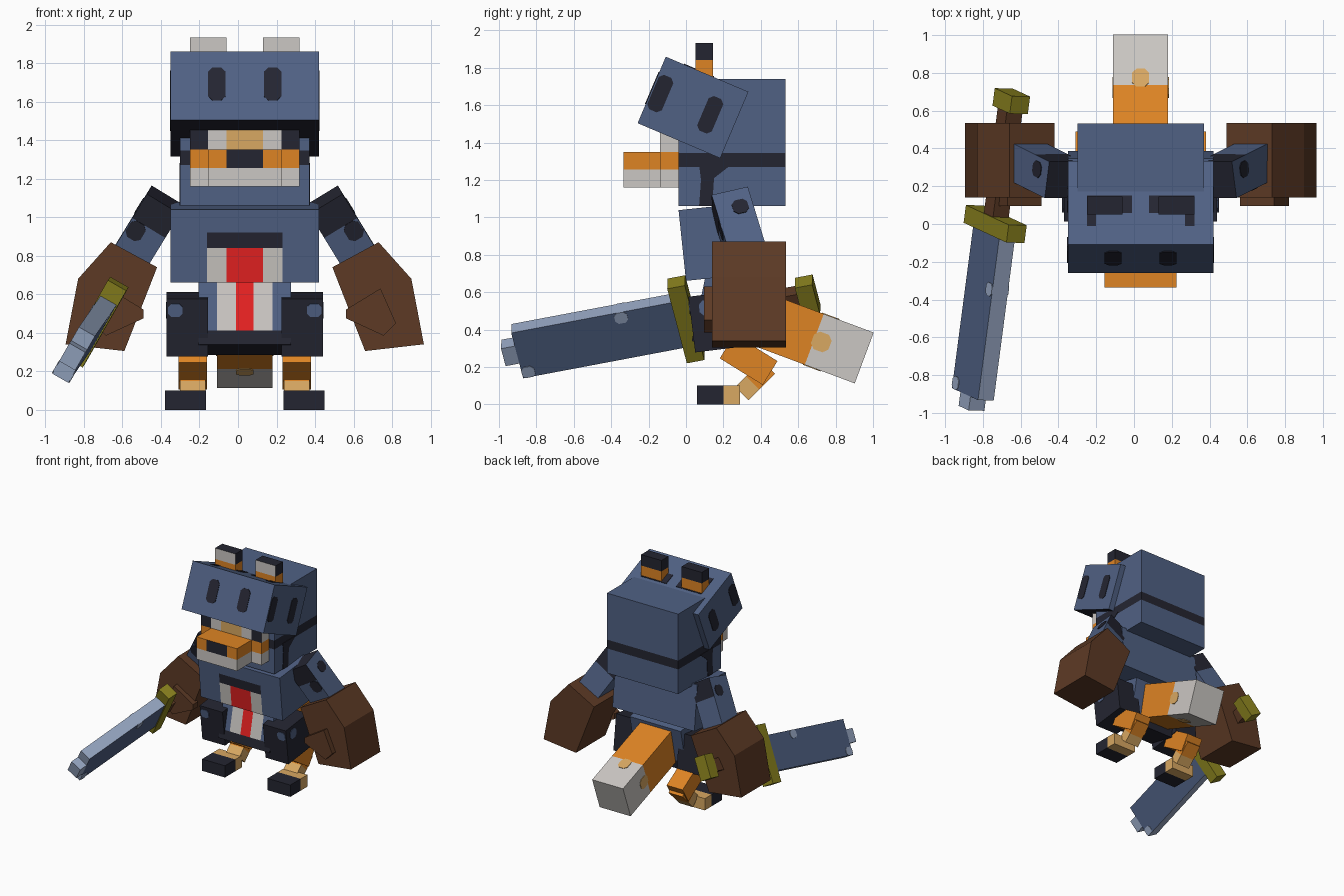
import bpy, bmesh, math
from mathutils import Matrix, Vector

if "Cube" in bpy.data.objects:
    bpy.data.objects.remove(bpy.data.objects["Cube"])


def material(name, rgb):
    lin = [((c / 255 + 0.055) / 1.055) ** 2.4 for c in rgb] + [1]
    m = bpy.data.materials.new(name)
    m.use_nodes = True
    m.diffuse_color = lin
    bsdf = m.node_tree.nodes["Principled BSDF"]
    bsdf.inputs["Base Color"].default_value = lin
    bsdf.inputs["Roughness"].default_value = 0.9
    return m


MATS = {n: material(n, c) for n, c in {
    "blue": (80, 97, 132), "navy": (36, 37, 49), "orange": (222, 132, 36),
    "white": (203, 199, 195), "tan": (216, 168, 98), "brown": (93, 58, 37),
    "red": (232, 34, 34), "olive": (138, 130, 30), "steel": (152, 168, 196)}.items()}

CENTRE = Matrix.Translation((0.035, 0, 0))      # symmetry plane of the body
MIRROR = {1: Matrix.Identity(4), -1: Matrix.Diagonal((-1, 1, 1, 1))}


def finish(name, bm, M, rule):
    """Colour faces by a rule on local centre and normal, then place the part."""
    mesh = bpy.data.meshes.new(name)
    used = []
    bm.normal_update()
    for f in bm.faces:
        col = rule if isinstance(rule, str) else rule(f.calc_center_median(), f.normal)
        if col not in used:
            used.append(col)
            mesh.materials.append(MATS[col])
        f.material_index = used.index(col)
    loc = M.translation.copy()
    bm.transform(Matrix.Translation(-loc) @ M)
    bmesh.ops.recalc_face_normals(bm, faces=bm.faces)
    bm.to_mesh(mesh)
    bm.free()
    ob = bpy.data.objects.new(name, mesh)
    ob.location = loc
    bpy.context.collection.objects.link(ob)
    return ob


def box(name, lo, hi, rule, M=CENTRE, cuts=()):
    """Box between two corners; cuts are (axis, value) planes that divide its faces."""
    lo, hi = Vector(lo), Vector(hi)
    bm = bmesh.new()
    bmesh.ops.create_cube(bm, size=1)
    bm.transform(Matrix.Translation((lo + hi) / 2) @ Matrix.Diagonal((*(hi - lo), 1)))
    for axis, v in cuts:
        co, no = Vector(), Vector()
        co[axis], no[axis] = v, 1
        bmesh.ops.bisect_plane(bm, geom=bm.verts[:] + bm.edges[:] + bm.faces[:],
                               plane_co=co, plane_no=no)
    return finish(name, bm, M, rule)


def prism(name, pts, y0, y1, rule, M=CENTRE):
    """Profile in x and z, extruded along y."""
    bm = bmesh.new()
    face = bm.faces.new([bm.verts.new((x, y0, z)) for x, z in pts])
    top = bmesh.ops.extrude_face_region(bm, geom=[face])["geom"]
    bmesh.ops.translate(bm, vec=(0, y1 - y0, 0),
                        verts=[v for v in top if isinstance(v, bmesh.types.BMVert)])
    bmesh.ops.recalc_face_normals(bm, faces=bm.faces)
    return finish(name, bm, M, rule)


def spot(name, M, at, w, h, rule="navy", turn=0):
    """Thin plate with clipped corners; turn is its rotation about z."""
    a, b, c = w / 2, h / 2, min(w, h) / 4
    pts = [(a, b - c), (a - c, b), (c - a, b), (-a, b - c),
           (-a, c - b), (c - a, -b), (a - c, -b), (a, c - b)]
    prism(name, pts, -0.004, 0.004, rule,
          M @ Matrix.Translation(at) @ Matrix.Rotation(math.radians(turn), 4, "Z"))


def tilted(at, deg):
    return CENTRE @ Matrix.Translation(at) @ Matrix.Rotation(math.radians(deg), 4, "X")


def frame(origin, axis, side):
    """Frame whose z follows axis and whose x is nearest to side."""
    z = Vector(axis).normalized()
    x = Vector(side)
    x = (x - z * x.dot(z)).normalized()
    M = Matrix((x, z.cross(x), z)).transposed().to_4x4()
    M.translation = origin
    return M


# Hood with a dark band
box("hood", (-0.335, -0.04, 1.06), (0.335, 0.533, 1.74),
    lambda c, n: "navy" if 1.27 < c.z < 1.345 else "blue", cuts=[(2, 1.27), (2, 1.345)])

# Tilted visor with spots and marks around the ears
V = tilted((0, 0.0375, 1.5875), -23)
box("visor", (-0.385, -0.24, -0.193), (0.385, 0.24, 0.193),
    lambda c, n: "navy" if n.z < -0.9 else "blue", V)

# Face and muzzle


def face_colour(c, n):
    if c.z < 1.255:
        return "white"
    if c.z < 1.35:
        return "orange"
    if abs(c.x) > 0.19:
        return "navy" if n.y < -0.9 else "white"
    return "white" if abs(c.x) > 0.095 else "tan"


box("face", (-0.285, -0.14, 1.16), (0.285, 0.2, 1.55), face_colour,
    cuts=[(0, -0.19), (0, -0.095), (0, 0.095), (0, 0.19), (2, 1.255), (2, 1.35)])
box("muzzle", (-0.19, -0.335, 1.16), (0.19, -0.13, 1.35),
    lambda c, n: "white" if c.z < 1.255 else
    "navy" if n.y < -0.9 and abs(c.x) < 0.095 else "orange",
    cuts=[(0, -0.095), (0, 0.095), (2, 1.255)])

# Chest, with a bib on its front


def chest_colour(c, n):
    if n.y > -0.9 or c.z > 0.07 or abs(c.x) > 0.195:
        return "blue"
    if c.z > -0.01:
        return "navy"
    return "red" if abs(c.x) < 0.095 else "white"


box("chest", (-0.385, -0.195, -0.19), (0.385, 0.195, 0.19), chest_colour,
    tilted((0, 0.174, 0.87), 6),
    [(0, -0.195), (0, -0.095), (0, 0.095), (0, 0.195), (2, -0.01), (2, 0.07)])


def waist_colour(c, n):
    if c.z < -0.09:
        return "navy"
    if n.y > -0.9 or abs(c.x) > 0.145:
        return "blue"
    return "red" if abs(c.x) < 0.045 else "white"


box("waist", (-0.24, -0.13, -0.165), (0.24, 0.13, 0.21), waist_colour,
    tilted((0, 0.192, 0.473), -12),
    [(0, -0.145), (0, -0.045), (0, 0.045), (0, 0.145), (2, -0.09)])

# Tail with a pale tip
T = CENTRE @ frame((0, 0.25, 0.51), (0, 0.94, -0.35), (1, 0, 0))
box("tail", (-0.145, -0.145, 0), (0.145, 0.145, 0.75),
    lambda c, n: "white" if c.z > 0.465 else "orange", T, [(2, 0.465)])
for s in (1, -1):
    spot("tail_side_mark", T, (s * 0.145, 0, 0.505), 0.1, 0.1, "tan", 90)
    spot("tail_face_mark", T, (0, s * 0.145, 0.505), 0.09, 0.1, "tan")

# Paired parts
for s, side in ((1, "left"), (-1, "right")):
    P = CENTRE @ MIRROR[s]
    # Ears and hood markings
    box(side + "_ear", (0.095, 0.05, 1.66), (0.285, 0.145, 1.933),
        lambda c, n: "white" if n.y < -0.9 and c.z > 1.84 else
        "navy" if c.z > 1.84 else "orange", P, [(2, 1.84)])
    spot(side + "_visor_front_spot", V, (s * 0.145, -0.24, 0.01), 0.09, 0.185)
    for y in (-0.19, 0.1):
        spot(side + "_visor_side_spot", V, (s * 0.385, y, 0), 0.085, 0.2, turn=90)
    W = V @ MIRROR[s]
    box(side + "_ear_mark", (0.045, -0.06, 0.189), (0.285, 0.04, 0.197), "navy", W)
    box(side + "_ear_strip", (0.235, -0.135, 0.189), (0.285, -0.06, 0.197), "navy", W)
    prism(side + "_hood_mark", [(0.07, 1.28), (0.24, 1.28), (0.15, 1.21), (0.14, 1.06),
                                (0.07, 1.06), (0.08, 1.2)], -0.004, 0.004, "navy",
          P @ Matrix.Translation((0.335, 0, 0)) @ Matrix.Rotation(math.pi / 2, 4, "Z"))
    # Arm sleeve
    A = P @ frame((0.41, 0.235, 1.09), (0.19, 0.095, -0.31), (1, 0, 0.55))
    box(side + "_arm", (-0.1, -0.1, 0), (0.1, 0.1, 0.42),
        lambda c, n: "navy" if c.z < 0.15 and n.x < 0.9 else "blue", A, [(2, 0.15)])
    spot(side + "_arm_spot", A, (0.1, -0.03, 0.11), 0.085, 0.085, turn=90)
    spot(side + "_arm_front_spot", A, (0.05, 0.1, 0.2), 0.09, 0.1)
    # Big glove with its thumb
    prism(side + "_glove", [(0.695, 0.87), (0.865, 0.68), (0.93, 0.34),
                            (0.625, 0.305), (0.455, 0.74)], 0.14, 0.535, "brown", P)
    prism(side + "_thumb", [(0.525, 0.52), (0.705, 0.63), (0.785, 0.45),
                            (0.72, 0.385), (0.525, 0.475)], 0.095, 0.16, "brown", P)
    # Padded thigh
    H = tilted((0, 0.18, 0.445), 7) @ MIRROR[s]
    box(side + "_thigh_guard", (0.19, -0.15, -0.15), (0.405, 0.15, 0.15), "navy", H)
    spot(side + "_thigh_front_spot", H, (0.36, -0.15, 0.09), 0.075, 0.07, "blue")
    spot(side + "_thigh_side_spot", H, (0.405, -0.06, 0.08), 0.08, 0.08, "blue", 90)
    # Bent leg and foot
    K = P @ frame((0.27, 0.22, 0.31), (0, 0.21, -0.13), (1, 0, 0))
    box(side + "_upper_leg", (-0.075, -0.075, 0), (0.075, 0.075, 0.27), "orange", K)
    L = P @ frame((0.27, 0.44, 0.2), (0, -0.15, -0.15), (1, 0, 0))
    box(side + "_shin", (-0.065, -0.05, 0), (0.065, 0.05, 0.2),
        lambda c, n: "tan" if c.z > 0.12 else "orange", L, [(2, 0.12)])
    box(side + "_foot", (0.2, 0.06, 0), (0.415, 0.29, 0.1),
        lambda c, n: "tan" if c.y > 0.2 else "navy", P, [(1, 0.2)])

# Sword held in the right hand: z runs from tip to pommel, x across the blade
S = frame((-0.735, 0, 0.455), (0.118, 0.9, 0.17), (0.5, 0, 0.87))
box("sword_blade", (-0.143, -0.048, -0.925), (0.143, 0.048, 0),
    lambda c, n: "blue" if abs(n.y) > 0.9 else "steel", S)
box("sword_tip", (-0.05, -0.048, -1.0), (0.06, 0.048, -0.92), "steel", S)
for y in (-0.048, 0.048):
    spot("blade_edge_mark", S, (0.11, y, -0.33), 0.066, 0.07, "steel")
    spot("blade_tip_mark", S, (-0.11, y, -0.89), 0.066, 0.07, "steel")
box("sword_guard", (-0.235, -0.055, -0.048), (0.235, 0.055, 0.048), "olive", S)
box("sword_grip", (-0.05, -0.048, 0.04), (0.05, 0.048, 0.63), "brown", S)
box("sword_pommel", (-0.095, -0.055, 0.62), (0.095, 0.055, 0.715), "olive", S)
